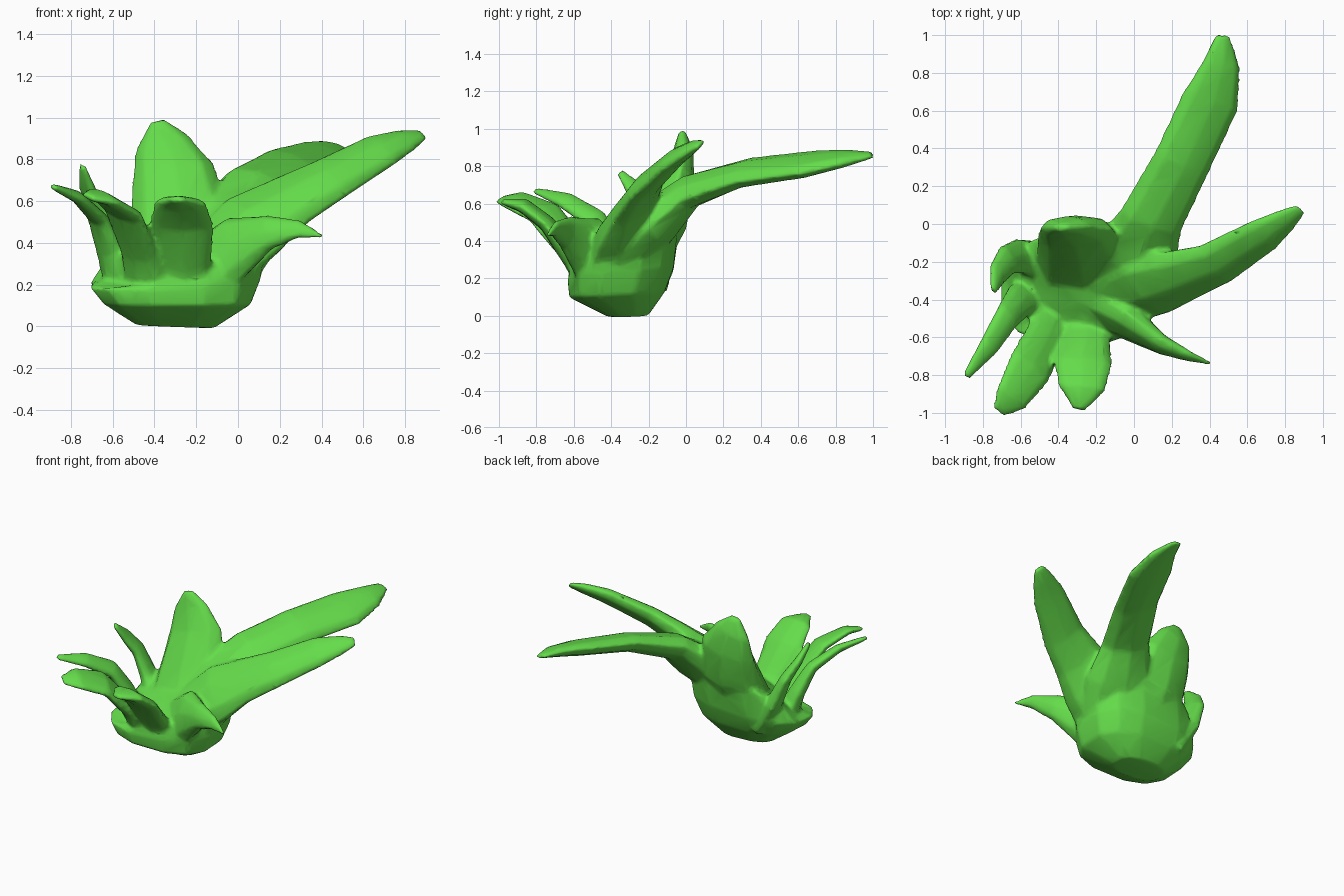
import bpy, bmesh, math
from mathutils import Vector

green = bpy.data.materials.new("leaf_green")
green.diffuse_color = (0.13, 0.72, 0.07, 1)
parts = []


def loft(name, rings):
    # Skin a list of equal-sized rings and cap both ends
    bm = bmesh.new()
    vs = [[bm.verts.new(p) for p in r] for r in rings]
    n = len(vs[0])
    for a, b in zip(vs, vs[1:]):
        for i in range(n):
            j = (i + 1) % n
            bm.faces.new((a[i], a[j], b[j], b[i]))
    bm.faces.new(vs[0][::-1])
    bm.faces.new(vs[-1])
    bmesh.ops.recalc_face_normals(bm, faces=bm.faces)
    me = bpy.data.meshes.new(name)
    bm.to_mesh(me)
    bm.free()
    me.materials.append(green)
    ob = bpy.data.objects.new(name, me)
    bpy.context.collection.objects.link(ob)
    parts.append(ob)


def leaf(name, side, stations):
    # Stations are x, y, z, width, thickness along the midrib
    side = Vector(side).normalized()
    pts = [Vector(s[:3]) for s in stations]
    rings = []
    for i, s in enumerate(stations):
        tan = pts[min(i + 1, len(pts) - 1)] - pts[max(i - 1, 0)]
        tan.normalize()
        across = (side - tan * side.dot(tan)).normalized()
        up = tan.cross(across)
        rings.append([pts[i] + across * (s[3] / 2 * math.cos(k * math.pi / 4))
                      + up * (s[4] / 2 * math.sin(k * math.pi / 4)) for k in range(8)])
    loft(name, rings)


# Bowl-shaped heart: cx, cy, rx, ry, z, slope in x, slope in y
def heart_ring(cx, cy, rx, ry, z, sx, sy, n=12):
    out = []
    for k in range(n):
        a = 2 * math.pi * k / n + 0.26
        c, s = math.cos(a), math.sin(a)
        x = rx * math.copysign(abs(c) ** 0.75, c)
        y = ry * math.copysign(abs(s) ** 0.75, s)
        out.append((cx + x, cy + y, z + sx * x + sy * y))
    return out


for rings in [[heart_ring(*r) for r in (
        (-0.30, -0.31, 0.19, 0.11, 0.0, -0.04, 0.03),
        (-0.29, -0.37, 0.36, 0.26, 0.11, 0.0, 0.05),
        (-0.30, -0.35, 0.42, 0.29, 0.22, 0.05, 0.10),
        (-0.24, -0.31, 0.39, 0.29, 0.42, 0.35, 0.55),
        (-0.20, -0.30, 0.28, 0.22, 0.46, 0.35, 0.55),
        (-0.22, -0.33, 0.12, 0.10, 0.43, 0.25, 0.40))]]:
    loft("heart", rings)

# Two long leaves at the back right
leaf("long_back_leaf", (0.9, -0.4, -0.35), [
    (-0.08, -0.35, 0.30, 0.42, 0.22), (0.0, -0.16, 0.50, 0.48, 0.26),
    (0.09, 0.02, 0.665, 0.36, 0.18), (0.25, 0.32, 0.765, 0.33, 0.13),
    (0.41, 0.66, 0.81, 0.33, 0.11), (0.46, 0.84, 0.84, 0.22, 0.08),
    (0.47, 1.0, 0.86, 0.09, 0.03)])
leaf("long_right_leaf", (0.45, -0.8, -0.7), [
    (-0.12, -0.38, 0.30, 0.42, 0.24), (0.07, -0.31, 0.48, 0.46, 0.24),
    (0.25, -0.27, 0.60, 0.36, 0.16), (0.43, -0.21, 0.70, 0.30, 0.13),
    (0.68, -0.06, 0.84, 0.24, 0.10), (0.80, 0.02, 0.89, 0.16, 0.07),
    (0.885, 0.08, 0.92, 0.08, 0.03)])

# Broad upright leaf at the back
leaf("upright_back_leaf", (1, 0, 0), [
    (-0.26, -0.26, 0.28, 0.52, 0.28), (-0.28, -0.12, 0.52, 0.48, 0.27),
    (-0.31, -0.04, 0.73, 0.41, 0.18), (-0.365, -0.015, 0.88, 0.27, 0.11),
    (-0.385, -0.02, 0.985, 0.08, 0.04)])

# Short leaves around the front and left
leaf("front_right_leaf", (0.25, -0.45, -0.9), [
    (-0.18, -0.44, 0.24, 0.36, 0.20), (-0.01, -0.53, 0.38, 0.33, 0.17),
    (0.15, -0.64, 0.45, 0.18, 0.10), (0.29, -0.70, 0.465, 0.10, 0.05),
    (0.41, -0.74, 0.43, 0.02, 0.02)])
leaf("front_leaf", (1, 0, -0.1), [
    (-0.26, -0.48, 0.14, 0.28, 0.18), (-0.25, -0.60, 0.30, 0.26, 0.12),
    (-0.27, -0.74, 0.49, 0.32, 0.09), (-0.275, -0.87, 0.59, 0.26, 0.08),
    (-0.29, -0.985, 0.61, 0.07, 0.03)])
leaf("front_left_leaf", (0.85, -0.5, -0.4), [
    (-0.42, -0.46, 0.14, 0.26, 0.17), (-0.47, -0.60, 0.35, 0.24, 0.11),
    (-0.55, -0.76, 0.55, 0.27, 0.08), (-0.65, -0.92, 0.62, 0.21, 0.06),
    (-0.72, -0.995, 0.62, 0.09, 0.03)])
leaf("left_leaf", (0.7, -0.6, -0.5), [
    (-0.53, -0.38, 0.15, 0.26, 0.16), (-0.61, -0.41, 0.36, 0.19, 0.11),
    (-0.67, -0.49, 0.52, 0.16, 0.08), (-0.77, -0.65, 0.62, 0.13, 0.06),
    (-0.89, -0.81, 0.67, 0.05, 0.03)])
leaf("back_left_leaf", (0.4, -0.9, 0.0), [
    (-0.46, -0.22, 0.18, 0.28, 0.18), (-0.60, -0.17, 0.38, 0.20, 0.11),
    (-0.67, -0.19, 0.55, 0.17, 0.08), (-0.72, -0.26, 0.66, 0.14, 0.06),
    (-0.745, -0.355, 0.77, 0.05, 0.03)])

# Grow heart and leaves together into one skin with soft webbing
bpy.ops.object.select_all(action='DESELECT')
for ob in parts:
    ob.select_set(True)
bpy.context.view_layer.objects.active = parts[0]
bpy.ops.object.join()
plant = bpy.context.view_layer.objects.active
plant.name = "leafy_plant"
mod = plant.modifiers.new("fuse", 'REMESH')
mod.mode, mod.voxel_size = 'VOXEL', 0.013
mod.use_smooth_shade = True
mod = plant.modifiers.new("soften", 'SMOOTH')
mod.factor, mod.iterations = 0.5, 8
mod = plant.modifiers.new("simplify", 'DECIMATE')
mod.ratio = 0.1
